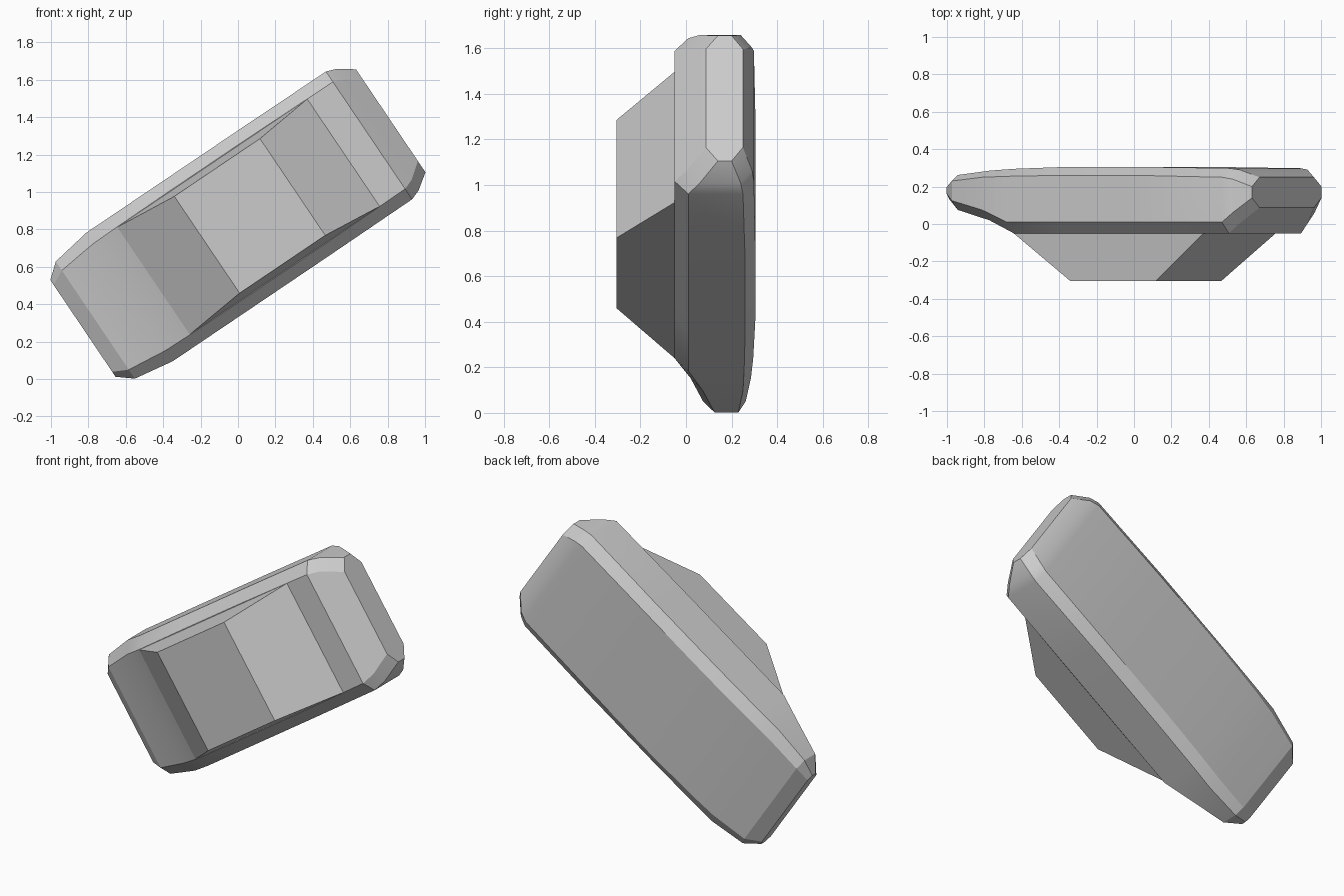
import bpy, bmesh, math

if "Cube" in bpy.data.objects:
    bpy.data.objects.remove(bpy.data.objects["Cube"])

TILT = -math.radians(34)


def loft(name, rings, smooth):
    """Skin closed rings of points, cap both ends, then tilt the part."""
    bm = bmesh.new()
    loops = [[bm.verts.new(p) for p in ring] for ring in rings]
    n = len(loops[0])
    for a, b in zip(loops, loops[1:]):
        for i in range(n):
            j = (i + 1) % n
            bm.faces.new((a[i], a[j], b[j], b[i]))
    bm.faces.new(loops[0])
    bm.faces.new(loops[-1])
    bmesh.ops.recalc_face_normals(bm, faces=bm.faces)
    mesh = bpy.data.meshes.new(name)
    bm.to_mesh(mesh)
    bm.free()
    ob = bpy.data.objects.new(name, mesh)
    bpy.context.collection.objects.link(ob)
    ob.rotation_euler = (0, TILT, 0)
    ob.location = (0, 0, 0.83)
    bpy.context.view_layer.objects.active = ob
    ob.select_set(True)
    if smooth:
        bpy.ops.object.shade_smooth_by_angle(angle=math.radians(20))
    ob.select_set(False)
    return ob


def octagon(u, front, front_in, back_in, back, face, side):
    """Chamfered cross-section at length u; face and side are half widths."""
    half = [(front, face), (front_in, side), (back_in, side), (back, face)]
    pts = half + [(y, -v) for y, v in reversed(half)]
    return [(u, y, v) for y, v in pts]


# Slab body: length, front, front chamfer, back chamfer, back, face, side
stations = [
    (-1.00, 0.13, 0.165, 0.195, 0.215, 0.28, 0.312),
    (-0.92, 0.075, 0.125, 0.23, 0.262, 0.32, 0.378),
    (-0.70, 0.02, 0.075, 0.25, 0.285, 0.345, 0.414),
    (-0.54, -0.05, 0.01, 0.255, 0.295, 0.348, 0.414),
    (-0.21, -0.05, 0.01, 0.26, 0.305, 0.35, 0.414),
    (0.30, -0.05, 0.01, 0.26, 0.305, 0.35, 0.414),
    (0.845, -0.05, 0.01, 0.25, 0.298, 0.345, 0.412),
    (0.90, 0.003, 0.06, 0.24, 0.29, 0.325, 0.392),
    (0.985, 0.087, 0.14, 0.20, 0.25, 0.26, 0.332),
]
loft("slab_body", [octagon(*s) for s in stations], True)


def rect(y, u0, u1, v):
    return [(u0, y, -v), (u1, y, -v), (u1, y, v), (u0, y, v)]


# Tapered block on the front face
loft("front_block", [rect(-0.04, -0.556, 0.694, 0.347),
                     rect(-0.05, -0.542, 0.68, 0.346),
                     rect(-0.305, -0.20, 0.352, 0.312)], False)
